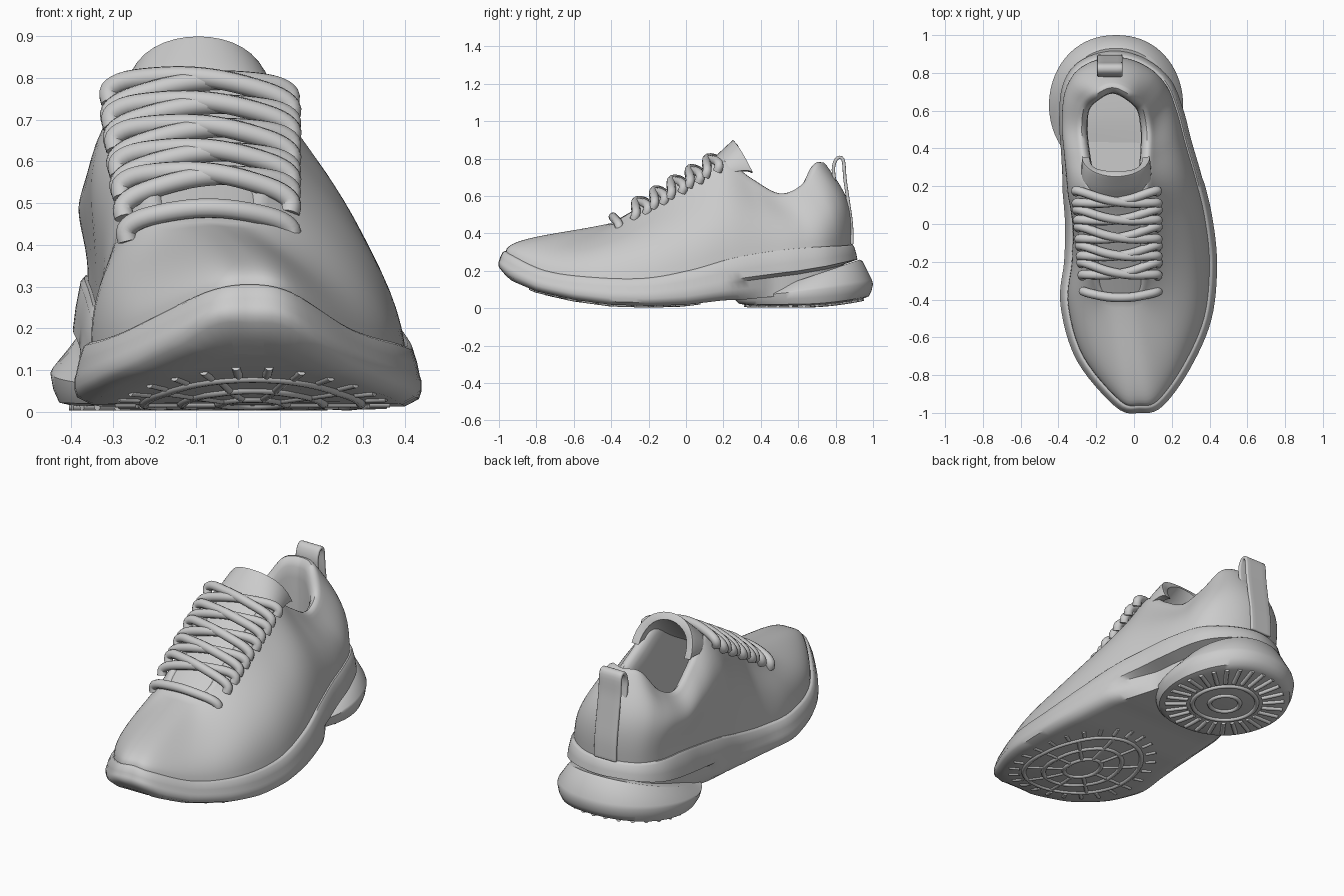
import bpy, bmesh, math
from mathutils import Vector as V

if "Cube" in bpy.data.objects:
    bpy.data.objects.remove(bpy.data.objects["Cube"])


def clamp(a, lo=0.0, hi=1.0):
    return max(lo, min(hi, a))


def interp(pts, a):
    for (x0, z0), (x1, z1) in zip(pts, pts[1:]):
        if a <= x1:
            return z0 + (z1 - z0) * clamp((a - x0) / (x1 - x0))
    return pts[-1][1]


def smooth_path(keys, n, closed=False):
    # Catmull-Rom sampling through the key points
    k, out = len(keys), []
    at = (lambda i: keys[i % k]) if closed else (lambda i: keys[int(clamp(i, 0, k - 1))])
    for i in range(k if closed else k - 1):
        a, b, c, d = (V(at(i + j)) for j in (-1, 0, 1, 2))
        for s in range(n):
            t = s / n
            out.append(0.5 * (2 * b + (c - a) * t + (2 * a - 5 * b + 4 * c - d) * t * t
                              + (3 * b - a - 3 * c + d) * t ** 3))
    return out if closed else out + [V(keys[-1])]


def make(name, verts, faces):
    me = bpy.data.meshes.new(name)
    me.from_pydata([tuple(v) for v in verts], [], faces)
    bm = bmesh.new()
    bm.from_mesh(me)
    bmesh.ops.recalc_face_normals(bm, faces=bm.faces)
    bm.to_mesh(me)
    bm.free()
    me.shade_smooth()
    me.set_sharp_from_angle(angle=math.radians(45))
    ob = bpy.data.objects.new(name, me)
    bpy.context.collection.objects.link(ob)
    return ob


def loft(name, rings, first=False, last=False):
    # skin closed rings, caps bridge the two mirrored halves of a ring
    n = len(rings[0])
    faces = [(r * n + i, r * n + (i + 1) % n, (r + 1) * n + (i + 1) % n, (r + 1) * n + i)
             for r in range(len(rings) - 1) for i in range(n)]
    for use, o in ((first, 0), (last, (len(rings) - 1) * n)):
        if use:
            faces += [(o, o + 1, o + n - 1), (o + n // 2 - 1, o + n // 2, o + n // 2 + 1)]
            faces += [(o + i, o + i + 1, o + n - i - 1, o + n - i) for i in range(1, n // 2 - 1)]
    return make(name, [p for r in rings for p in r], faces)


def grid(name, rows, thick):
    m = len(rows[0])
    faces = [(r * m + i, r * m + i + 1, (r + 1) * m + i + 1, (r + 1) * m + i)
             for r in range(len(rows) - 1) for i in range(m - 1)]
    ob = make(name, [p for r in rows for p in r], faces)
    mod = ob.modifiers.new("thickness", 'SOLIDIFY')
    mod.thickness, mod.offset = thick, 0
    bev = ob.modifiers.new("round_edges", 'BEVEL')
    bev.width, bev.segments = thick * 0.4, 3
    return ob


def tube(name, paths, radius, closed=False):
    cu = bpy.data.curves.new(name, 'CURVE')
    cu.dimensions, cu.bevel_depth, cu.bevel_resolution, cu.use_fill_caps = '3D', radius, 3, True
    for pts in paths:
        sp = cu.splines.new('POLY')
        sp.points.add(len(pts) - 1)
        for q, p in zip(sp.points, pts):
            q.co = (*p, 1)
        sp.use_cyclic_u = closed
        sp.use_smooth = True
    ob = bpy.data.objects.new(name, cu)
    bpy.context.collection.objects.link(ob)
    return ob


# Shared guide rings: where upper meets sole, and the throat/collar edge
base_keys = [(.03, -.96, .305), (.125, -.935, .285), (.26, -.75, .20), (.37, -.5, .165), (.4, -.22, .16),
             (.375, .03, .205), (.325, .24, .265), (.27, .43, .30), (.225, .6, .32), (.16, .75, .33),
             (.03, .85, .335), (-.12, .88, .34), (-.27, .83, .335), (-.345, .72, .33), (-.36, .55, .32),
             (-.35, .38, .29), (-.34, .2, .255), (-.325, 0, .20), (-.33, -.2, .165), (-.35, -.42, .165),
             (-.27, -.70, .19), (-.075, -.935, .285)]
half_edge = [(0, -.40, .455), (.05, -.40, .452), (.11, -.38, .455), (.145, -.30, .50), (.16, -.14, .60),
             (.165, .03, .70), (.17, .20, .775), (.19, .35, .68), (.20, .5, .60), (.175, .635, .645),
             (.10, .71, .755), (0, .75, .765)]


def mid_x(y):
    return -.085 - .04 * y


edge_keys = [(mid_x(y) + h, y, z) for h, y, z in half_edge]
edge_keys += [(mid_x(y) - h, y, z) for h, y, z in half_edge[-2:0:-1]]
base = smooth_path(base_keys, 6, True)
edge = smooth_path(edge_keys, 6, True)
N = len(base)
normals = []
for i in range(N):
    t = base[(i + 1) % N] - base[i - 1]
    normals.append(V((t.y, -t.x, 0)).normalized())

# Upper: swells from the sole line to the throat, then rolls into the lining
rings = []
for s in range(17):
    t, ring = s / 16, []
    for b, e, n in zip(base, edge, normals):
        dz = e.z - b.z
        puff = .11 * clamp((b.y + .2) / .35) * clamp((.9 - b.y) / .25) if b.x < -.1 else 0
        lean = .035 * clamp((b.x - .1) / .2)
        p1 = b + V((-lean, 0, .5 * dz)) + n * .02 * clamp((b.y - .65) / .15)
        p2 = e.lerp(b, .4) + n * .055 * clamp((b.y - .65) / .15)
        p2 = V((p2.x - puff, p2.y, e.z - .35 * dz))
        ring.append(b * (1 - t) ** 3 + p1 * 3 * t * (1 - t) ** 2 + p2 * 3 * t * t * (1 - t) + e * t ** 3)
    rings.append(ring)
for inset, drop in ((.012, -.012), (.028, -.014), (.045, .002), (.056, .03), (.06, .09), (.05, None)):
    ring = []
    for e in edge:
        yc = clamp(e.y, -.25, .5)
        d = (V((mid_x(yc), yc, e.z)) - e).normalized()
        p = e + d * inset
        p.z = .30 if drop is None else e.z - drop
        ring.append(p)
    rings.append(ring)
loft("upper", rings, last=True)

# Midsole: rocker bottom; behind the arch it steps in under a thin heel shelf
rocker = [(-1, .205), (-.93, .145), (-.8, .09), (-.6, .045), (-.4, .018), (-.2, .012), (0, .018),
          (.2, .042), (.3, .045), (.45, .06), (.6, .08), (.75, .12), (.9, .18)]
rings = []
for off, t in ((-.03, 1.0), (.008, 1.0), (.018, .95), (.03, .7), (.036, .5), (.04, .42), (.04, .25),
               (.034, .12), (.0, .0), (-.05, 0)):
    ring = []
    for b, n in zip(base, normals):
        rear = clamp((b.y - .22) / .25) if t < .45 else 0
        p = b + n * (off + (min(off, -.035) - off) * rear)
        zb = interp(rocker, p.y)
        ring.append(V((p.x, p.y, zb + (b.z - zb) * t)))
    rings.append(ring)
loft("midsole", rings, True, True)

# Flared heel pad
HX, HY = -.095, .63


def heel_floor(y):
    return .014 + .3 * max(0, y - .6) ** 2 + .1 * max(0, .35 - y)


def heel_ring(scale, level):
    ring = []
    for i in range(72):
        a = -math.pi / 2 + math.tau * i / 72
        c, s = math.cos(a), math.sin(a)
        p = V((HX + scale * .355 * math.copysign(abs(c) ** .92, c), HY + scale * .37 * s, 0))
        lo, wide = heel_floor(p.y), .055 + .1 * (p.y - .26)
        top = max(.09 + .34 * (p.y - .43), wide + .01)
        p.z = lo + (wide - lo) * level if level <= 1 else wide + (top - wide) * (level - 1)
        ring.append(p)
    return ring


loft("heel_pad", [heel_ring(*k) for k in ((.5, 0), (.85, 0), (.94, .1), (.98, .5), (1, 1),
                                          (.985, 1.15), (.85, 1.9), (.81, 2), (.4, 2))], True, True)


# Tread ribs under heel and forefoot
def oval(cx, cy, rx, ry, floor):
    pts = []
    for i in range(48):
        a = math.tau * i / 48
        y = cy + ry * math.sin(a)
        pts.append((cx + rx * math.cos(a), y, floor(y)))
    return pts


def spokes(cx, cy, r0, r1, count, floor):
    out = []
    for i in range(count):
        a = math.tau * i / count
        line = []
        for k in range(6):
            f = k / 5
            y = cy + (r0[1] + (r1[1] - r0[1]) * f) * math.sin(a)
            line.append((cx + (r0[0] + (r1[0] - r0[0]) * f) * math.cos(a), y, floor(y)))
        out.append(line)
    return out


def front_floor(y):
    return interp(rocker, y) + .003


tube("heel_tread_rings", [oval(HX, HY, r, r, heel_floor) for r in (.08, .17)], .012, True)
tube("heel_tread_bars", spokes(HX, HY, (.2, .2), (.31, .32), 28, heel_floor), .012)
tube("forefoot_tread_rings", [oval(.035, -.38, rx, ry, front_floor)
                              for rx, ry in ((.08, .12), (.17, .25), (.26, .37))], .013, True)
tube("forefoot_tread_bars", spokes(.035, -.38, (.08, .12), (.26, .37), 10, front_floor)
     + spokes(.035, -.38, (.28, .4), (.33, .46), 26, front_floor), .011)

# Tongue: arched strip wrapping back at its sides, domed at the top
rows = []
path = smooth_path([(-.42, .42, .12), (-.1, .605, .15), (.1, .73, .16), (.2, .825, .165), (.265, .885, .16)], 6)
for i, (y, z, w) in enumerate(path):
    f = i / (len(path) - 1)
    bend = .02 + .07 * f * f
    rows.append([(mid_x(y) + w * math.sin(u * math.pi / 20), y + bend * (u / 10) ** 2,
                  z - (bend + .07 * f * f) * (u / 10) ** 2) for u in range(-10, 11)])
grid("tongue", rows, .04)


# Laces: one straight bar, then crossing pairs
def lace(s, y0, y1, lift):
    pts = []
    for u, dz in ((-1.04, -.05), (-1.05, -.02), (-.85, .005), (-.4, .024), (0, .03),
                  (.4, .024), (.85, .005), (1.05, -.02), (1.04, -.05)):
        f = clamp((u + 1) / 2)
        y = y0 + (y1 - y0) * f
        half = .185 + .02 * clamp((y + .4) / .5)
        pts.append((mid_x(y) + s * u * half, y - .03 * (1 - u * u) - .3 * max(0, -dz) * (y > -.35),
                    .452 + (y + .37) * .6 + dz + lift))
    return smooth_path(pts, 4)


row_y = [-.30, -.20, -.11, -.01, .08, .18]
paths = [lace(1, -.36, -.36, 0)]
for a, b in zip(row_y, row_y[1:]):
    paths += [lace(1, a + .035, b, 0), lace(-1, a + .035, b, .01)]
tube("laces", paths, .024)

# Heel strap with pull loop
strap = smooth_path([(.80, .64), (.788, .74), (.80, .79), (.822, .806), (.842, .785), (.85, .69),
                     (.866, .58), (.884, .45), (.888, .34)], 4)
grid("heel_pull_tab", [[(x, y, z) for x in (-.195, -.16, -.09, -.06)] for y, z in strap], .018)
